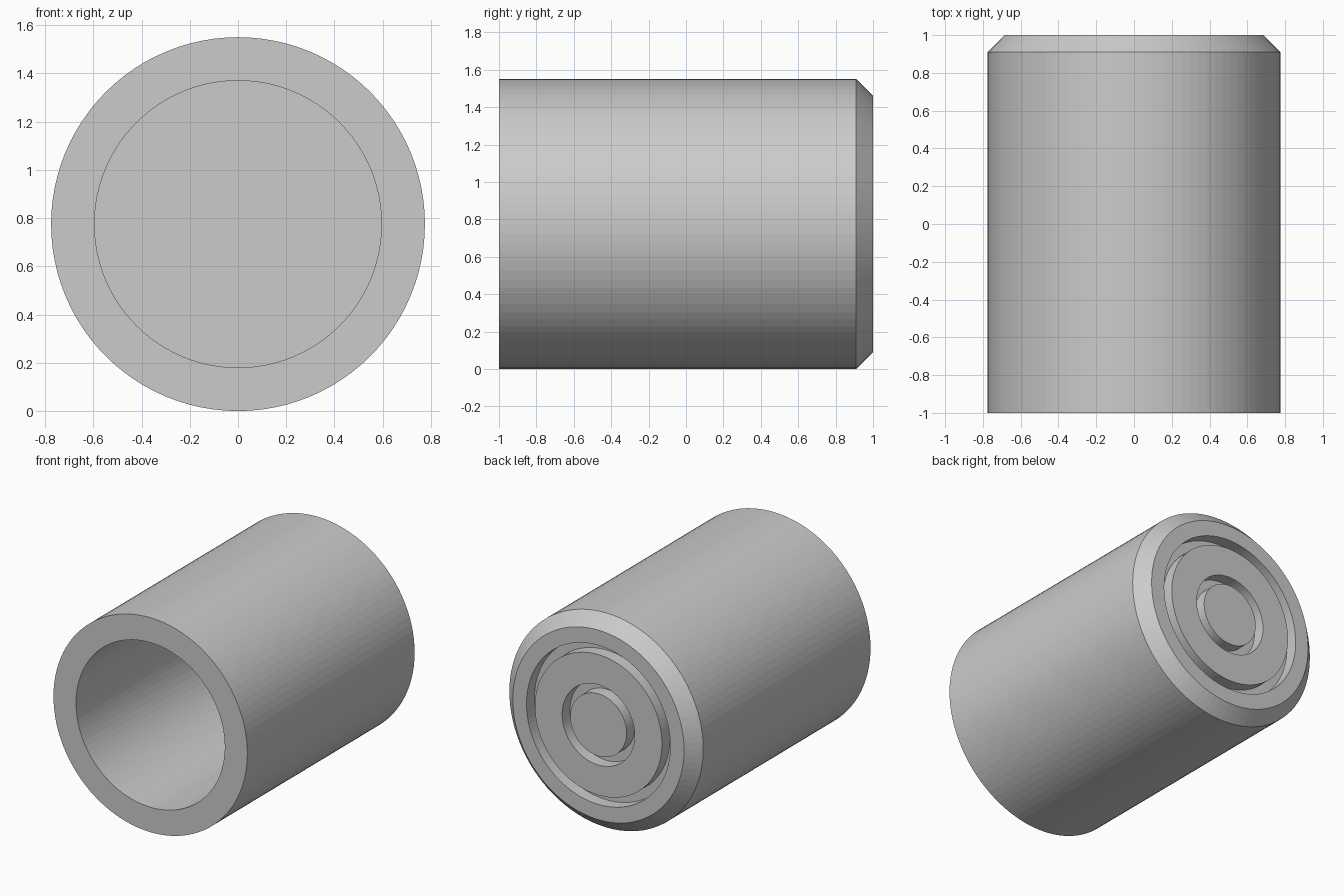
import bpy, bmesh
from math import cos, sin, tau

cube = bpy.data.objects.get("Cube")
if cube:
    bpy.data.objects.remove(cube, do_unlink=True)

SEGMENTS = 96
RADIUS = 0.775
CHAMFER = 0.09
BORE = 0.595
FLOOR_Y = 0.82
GROOVE_DEPTH = 0.09

# Plain grey for the whole part
grey = bpy.data.materials.new("light_grey")
grey.use_nodes = True
colour = (0.6, 0.6, 0.6, 1)
grey.diffuse_color = colour
grey.node_tree.nodes["Principled BSDF"].inputs["Base Color"].default_value = colour


def lathe(name, profile):
    """Turn (radius, y) points about the lengthwise axis and cap both ends."""
    bm = bmesh.new()
    rings = []
    for r, y in profile:
        angles = [tau * i / SEGMENTS for i in range(SEGMENTS)]
        rings.append([bm.verts.new((r * cos(a), y, RADIUS + r * sin(a))) for a in angles])
    for a, b in zip(rings, rings[1:]):
        for i in range(SEGMENTS):
            j = (i + 1) % SEGMENTS
            bm.faces.new((a[i], a[j], b[j], b[i]))
    bm.faces.new(rings[0])
    bm.faces.new(rings[-1])
    bmesh.ops.recalc_face_normals(bm, faces=bm.faces)
    mesh = bpy.data.meshes.new(name)
    bm.to_mesh(mesh)
    bm.free()
    mesh.materials.append(grey)
    obj = bpy.data.objects.new(name, mesh)
    bpy.context.collection.objects.link(obj)
    return obj


def groove(outer, inner):
    """Square ring groove cut into the back face."""
    bottom = 1 - GROOVE_DEPTH
    return [(outer, 1), (outer, bottom), (inner, bottom), (inner, 1)]


# Blind bore, front lip, outer wall, chamfer, then the grooved back face
profile = [(BORE, FLOOR_Y), (BORE, -1), (RADIUS, -1),
           (RADIUS, 1 - CHAMFER), (RADIUS - CHAMFER, 1)]
profile += groove(0.575, 0.508) + groove(0.29, 0.225)
lathe("hollow_cap", profile)
